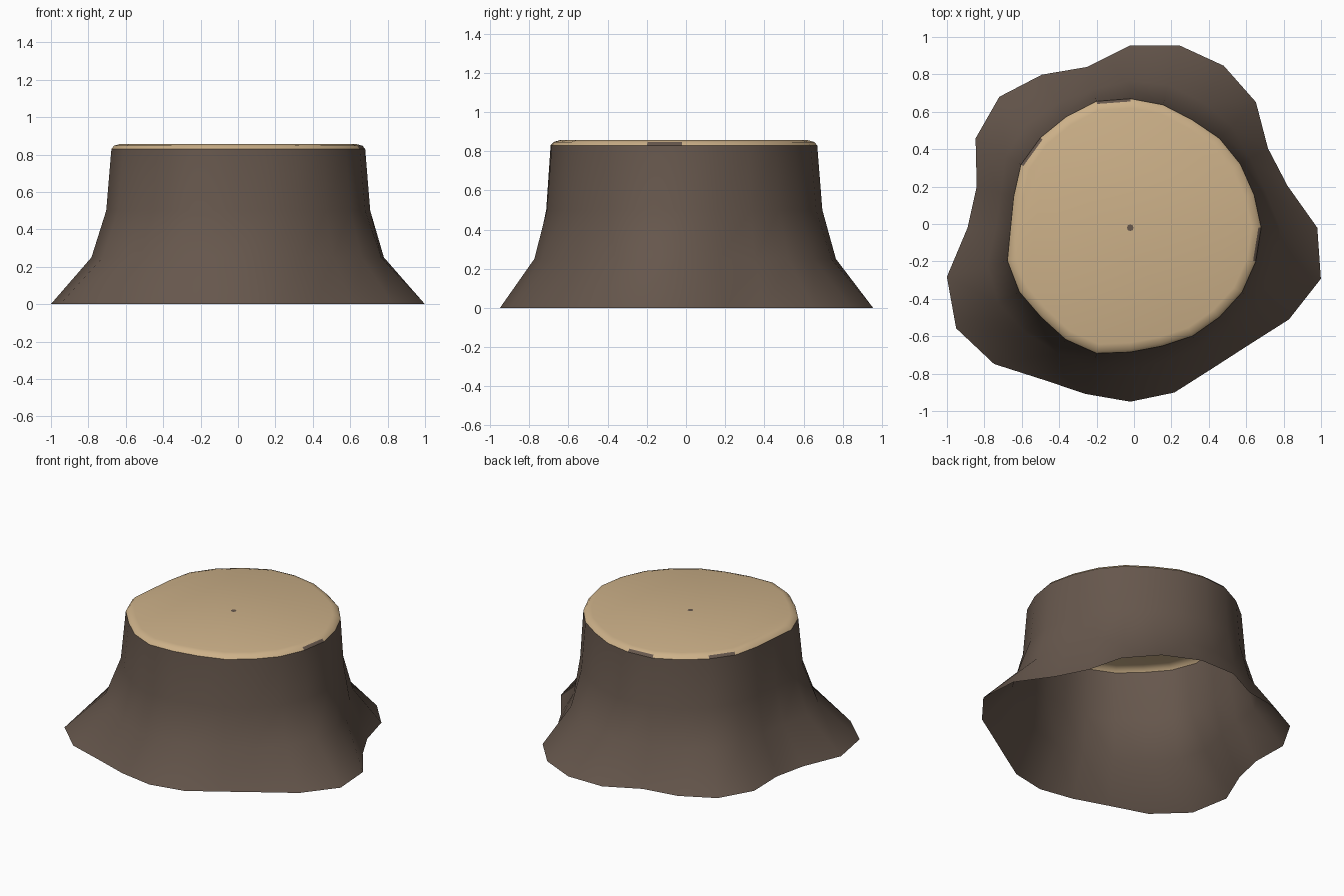
import bpy, bmesh, math
from mathutils import Vector

if "Cube" in bpy.data.objects:
    bpy.data.objects.remove(bpy.data.objects["Cube"])

CENTRE = (-0.02, -0.02)
# radii every 15 degrees, starting at +x, going counter-clockwise
ROOTS = [1.00, .87, .85, .95, 1.00, 1.01, .975, .89, .945, .99, .955, .85,
         .87, 1.015, 1.075, 1.03, .937, .92, .93, .912, .871, .89, .98, 1.055]
TRUNK = [.70, .685, .68, .675, .665, .68, .69, .70, .685, .68, .675, .645,
         .64, .68, .685, .675, .69, .695, .665, .655, .668, .675, .69, .695]
N = len(ROOTS)


def material(name, rgb):
    m = bpy.data.materials.new(name)
    m.diffuse_color = (*rgb, 1)
    m.use_nodes = True
    m.node_tree.nodes["Principled BSDF"].inputs["Base Color"].default_value = m.diffuse_color
    return m


bark = material("dark bark", (.133, .095, .073))
wood = material("pale cut wood", (.61, .44, .25))


def ring(bm, radii, z):
    return [bm.verts.new((CENTRE[0] + r * math.cos(math.tau * i / len(radii)),
                          CENTRE[1] + r * math.sin(math.tau * i / len(radii)), z))
            for i, r in enumerate(radii)]


def bridge(bm, a, b):
    n = len(a)
    return [bm.faces.new((a[i], a[(i + 1) % n], b[(i + 1) % n], b[i])) for i in range(n)]


def finish(bm, name, mats, angle):
    me = bpy.data.meshes.new(name)
    bm.to_mesh(me)
    bm.free()
    ob = bpy.data.objects.new(name, me)
    bpy.context.collection.objects.link(ob)
    for m in mats:
        me.materials.append(m)
    bpy.ops.object.select_all(action='DESELECT')
    ob.select_set(True)
    bpy.context.view_layer.objects.active = ob
    bpy.ops.object.shade_smooth_by_angle(angle=math.radians(angle))
    return ob


# Bark: open tube flaring into the root outline
bm = bmesh.new()
rings = [ring(bm, [t + (r - t) * f + g for r, t in zip(ROOTS, TRUNK)], z)
         for z, f, g in ((0, 1, 0), (.25, .30, .01), (.5, .05, .012), (.83, 0, 0))]
for a, b in zip(rings, rings[1:]):
    bridge(bm, a, b)
finish(bm, "bark_trunk", [bark], 60)

# Cut top: rounded rim and flat face, with a few scraps of bark on the rim
bm = bmesh.new()
rims = [ring(bm, [t - inset for t in TRUNK], z)
        for inset, z in ((0, .83), (.015, .847), (.05, .857))]
for a, b in zip(rims, rims[1:]):
    faces = bridge(bm, a, b)
    if a is rims[0]:
        for i in (6, 9, 23):
            faces[i].material_index = 1
bm.faces.new(rims[-1])
finish(bm, "cut_top", [wood, bark], 60)

# Pith: tiny dark spot at the centre of the cut
bm = bmesh.new()
bm.faces.new(ring(bm, [.018] * 8, .859))
finish(bm, "pith", [bark], 30)
